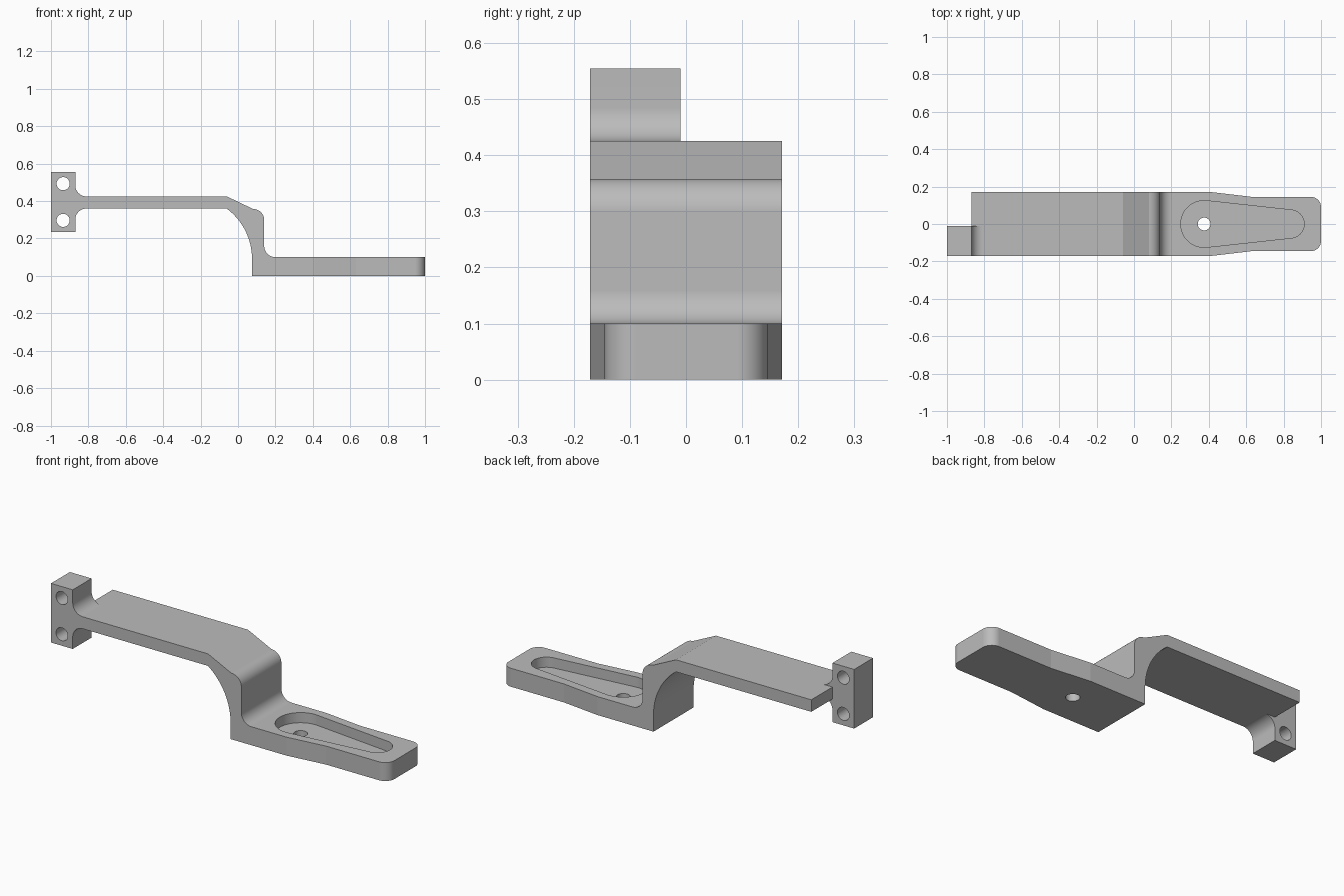
import bpy, bmesh
from math import sin, cos, radians

if "Cube" in bpy.data.objects:
    bpy.data.objects.remove(bpy.data.objects["Cube"], do_unlink=True)

HALF = 0.171          # half width of the arm
TIP = 0.145           # half width of the foot tip
LUG_X = -0.87         # where the lug meets the arm
ARM_LOW, ARM_TOP = 0.36, 0.425
FILLET = 0.06
FOOT_TOP = 0.1

metal = bpy.data.materials.new("grey metal")
metal.use_nodes = True
grey = (0.5, 0.5, 0.5, 1)
metal.diffuse_color = grey
metal.node_tree.nodes["Principled BSDF"].inputs["Base Color"].default_value = grey


def arc(cx, cy, r, start, end, steps=26):
    """Points along an arc, both ends included."""
    angles = [radians(start + (end - start) * i / steps) for i in range(steps + 1)]
    return [(cx + r * cos(a), cy + r * sin(a)) for a in angles]


def circle(cx, cy, r):
    return arc(cx, cy, r, 0, 360, 96)[:-1]


def prism(name, outline, axis, low, high):
    """Extrude a flat outline along y or z."""
    def place(p, d):
        return (p[0], d, p[1]) if axis == "y" else (p[0], p[1], d)
    bm = bmesh.new()
    a = [bm.verts.new(place(p, low)) for p in outline]
    b = [bm.verts.new(place(p, high)) for p in outline]
    bm.faces.new(a)
    bm.faces.new(b)
    for i in range(len(a)):
        j = (i + 1) % len(a)
        bm.faces.new((a[i], a[j], b[j], b[i]))
    bmesh.ops.recalc_face_normals(bm, faces=bm.faces)
    mesh = bpy.data.meshes.new(name)
    bm.to_mesh(mesh)
    bm.free()
    mesh.materials.append(metal)
    obj = bpy.data.objects.new(name, mesh)
    bpy.context.collection.objects.link(obj)
    return obj


def combine(target, tool, operation):
    """Apply a boolean and discard the tool."""
    mod = target.modifiers.new("boolean", "BOOLEAN")
    mod.object, mod.operation, mod.solver = tool, operation, "EXACT"
    bpy.context.view_layer.objects.active = target
    bpy.ops.object.modifier_apply(modifier=mod.name)
    bpy.data.objects.remove(tool, do_unlink=True)


# Side profile: flat arm, curved drop, flat foot
side = [(LUG_X, ARM_TOP), (LUG_X, ARM_LOW)]
side += arc(-0.262, 0.09, 0.337, 53.2, 0)
side += [(0.075, 0), (1.2, 0), (1.2, FOOT_TOP)]
side += arc(0.2, FOOT_TOP + FILLET, FILLET, 270, 180)
side += arc(0.08, 0.298, FILLET, 0, 90)
side += [(-0.06, ARM_TOP)]
bracket = prism("bracket", side, "y", -0.3, 0.3)

# Plan outline: straight arm tapering to a rounded tip
r = 0.055
upper = [(-1.1, HALF), (0.41, HALF), (0.63, TIP)] + arc(1 - r, TIP - r, r, 90, 0)
plan = upper + [(x, -y) for x, y in reversed(upper)]
combine(bracket, prism("plan_cutter", plan, "z", -0.5, 1), "INTERSECT")

# Mounting lug with fillets above and below the arm
lug = [(-1, 0.235), (LUG_X, 0.235)]
lug += arc(LUG_X + FILLET, ARM_LOW - FILLET, FILLET, 180, 90)
lug += arc(LUG_X + FILLET, ARM_TOP + FILLET, FILLET, 270, 180)
lug += [(LUG_X, 0.555), (-1, 0.555)]
combine(bracket, prism("mounting_lug", lug, "y", -HALF, -0.01), "UNION")

# Bolt holes through the lug
for z in (0.297, 0.493):
    combine(bracket, prism("bolt_cutter", circle(-0.935, z, 0.035), "y", -0.4, 0.4), "DIFFERENCE")

# Teardrop pocket in the foot, with a hole through its floor
pocket = arc(0.375, 0, 0.125, 83.8, 276.2, 52) + arc(0.835, 0, 0.075, -83.8, 83.8, 48)
combine(bracket, prism("pocket_cutter", pocket, "z", 0.045, 0.2), "DIFFERENCE")
combine(bracket, prism("floor_hole_cutter", circle(0.375, 0, 0.034), "z", -0.1, 0.2), "DIFFERENCE")

# Smooth the curves and keep the flats flat
bpy.ops.object.select_all(action="DESELECT")
bracket.select_set(True)
bpy.context.view_layer.objects.active = bracket
bpy.ops.object.shade_smooth_by_angle(angle=radians(5.5))
weighted = bracket.modifiers.new("weighted normals", "WEIGHTED_NORMAL")
weighted.keep_sharp = True
